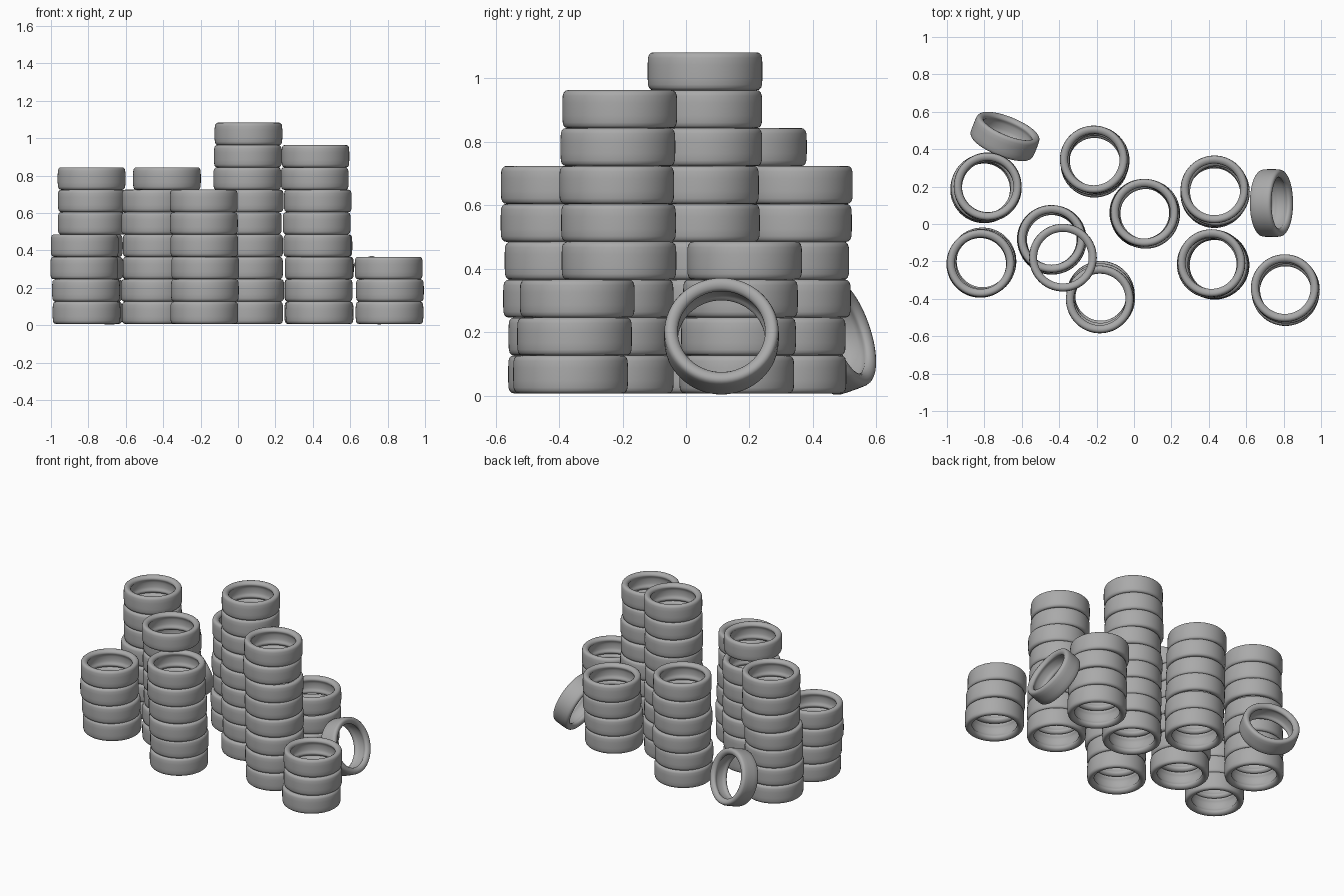
import bpy
import bmesh
import math
import random
from mathutils import Vector

random.seed(4)

if "Cube" in bpy.data.objects:
    bpy.data.objects.remove(bpy.data.objects["Cube"], do_unlink=True)

RADIUS = 0.181
PITCH = 0.1195
BASE = 0.007
SEGMENTS = 64

# Single rubber colour
rubber = bpy.data.materials.new("grey_rubber")
rubber.use_nodes = True
colour = (0.4, 0.4, 0.4, 1)
rubber.diffuse_color = colour
rubber.node_tree.nodes["Principled BSDF"].inputs["Base Color"].default_value = colour


def tyre_mesh():
    """Lathe a hollow tyre section around z, centred on its middle."""
    # Upper half section: tread, shoulder, sidewall, rolled lip, hollow inside
    half = [(RADIUS, 0.02), (0.180, 0.042), (0.177, 0.052), (0.171, 0.058),
            (0.163, 0.06), (0.152, 0.058), (0.143, 0.052), (0.138, 0.044),
            (0.138, 0.036), (0.143, 0.03), (0.147, 0.015)]
    section = half + [(r, -z) for r, z in reversed(half)]
    bm = bmesh.new()
    rings = []
    for i in range(SEGMENTS):
        a = math.tau * i / SEGMENTS
        rings.append([bm.verts.new((r * math.cos(a), r * math.sin(a), z))
                      for r, z in section])
    for i, ring in enumerate(rings):
        following = rings[(i + 1) % SEGMENTS]
        for j in range(len(section)):
            k = (j + 1) % len(section)
            bm.faces.new((ring[j], ring[k], following[k], following[j]))
    bmesh.ops.recalc_face_normals(bm, faces=bm.faces)
    for face in bm.faces:
        face.smooth = True
    mesh = bpy.data.meshes.new("tyre")
    bm.to_mesh(mesh)
    bm.free()
    mesh.materials.append(rubber)
    return mesh


TYRE = tyre_mesh()


def add_tyre(name, location, axis=(0, 0, 1)):
    tyre = bpy.data.objects.new(name, TYRE)
    tyre.location = location
    tyre.rotation_euler = Vector(axis).to_track_quat('Z', 'Y').to_euler()
    bpy.context.collection.objects.link(tyre)


def add_stack(name, count, bottom, top):
    """Pile tyres from a bottom centre to a top centre, a little unevenly."""
    for level in range(count):
        centre = Vector(bottom).lerp(Vector(top), level / (count - 1))
        if 0 < level < count - 1:
            centre += Vector((random.uniform(-1, 1), random.uniform(-1, 1))) * 0.008
        add_tyre(f"{name}_tyre_{level + 1}",
                 (centre.x, centre.y, BASE + PITCH * (level + 0.5)))


# Upright stacks
add_stack("back_right_stack", 7, (-0.80, 0.19), (-0.783, 0.20))
add_stack("front_right_stack", 4, (-0.81, -0.20), (-0.82, -0.21))
add_stack("inner_right_stack", 6, (-0.44, -0.09), (-0.44, -0.08))
add_stack("front_middle_stack", 6, (-0.18, -0.38), (-0.183, -0.403))
add_stack("back_middle_stack", 6, (-0.21, 0.325), (-0.215, 0.345))
add_stack("centre_stack", 9, (0.06, 0.05), (0.056, 0.06))
add_stack("back_left_stack", 4, (0.43, 0.16), (0.43, 0.185))
add_stack("inner_left_stack", 8, (0.436, -0.22), (0.414, -0.209))
add_stack("front_left_stack", 3, (0.81, -0.364), (0.806, -0.343))

# Shifted tyre on top of the inner right stack
add_tyre("shifted_top_tyre", (-0.38, -0.18, BASE + PITCH * 6.5))


def add_leaning_tyre(name, x, y, heading, tilt):
    """Stand a tyre on its tread, with its axis raised by the tilt."""
    h, t = math.radians(heading), math.radians(tilt)
    axis = (math.cos(t) * math.cos(h), math.cos(t) * math.sin(h), math.sin(t))
    add_tyre(name, (x, y, 0.187), axis)


# Tyres leaning against the stacks
add_leaning_tyre("left_leaning_tyre", 0.735, 0.112, 0, 21)
add_leaning_tyre("back_leaning_tyre", -0.69, 0.468, 68, 18)
